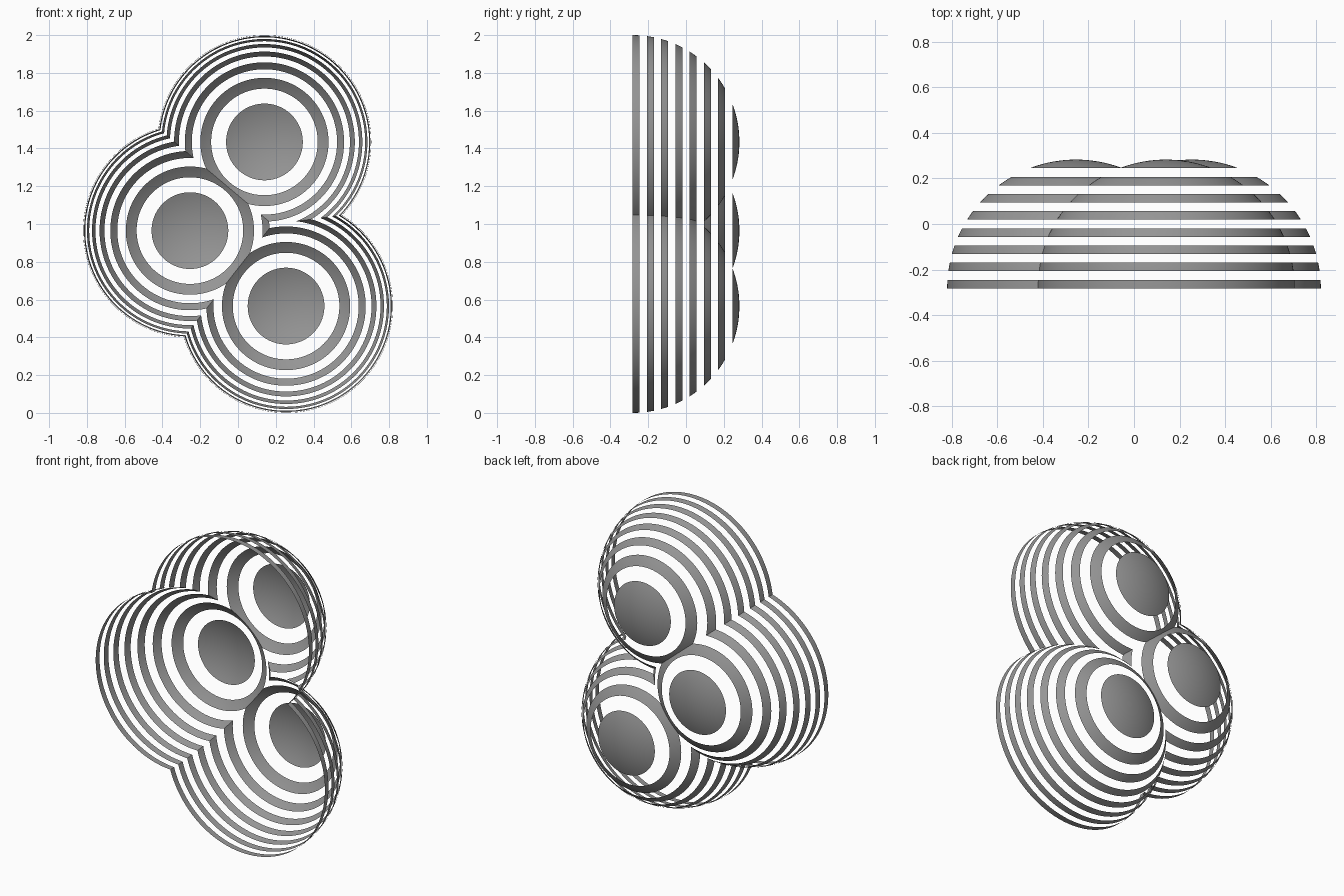
import bpy, bmesh, math
from mathutils import Vector

if "Cube" in bpy.data.objects:
    bpy.data.objects.remove(bpy.data.objects["Cube"])

R = 0.5656                      # dome radius
BASE = -R / 2                   # y of the open rim
STRIPES = 8                     # stripes per dome, with gaps of equal height
SEGS = 160
CENTRES = {
    "upper_dome": Vector((0.140, BASE, 1.4344)),
    "left_dome": Vector((-0.2545, BASE, 0.965)),
    "lower_dome": Vector((0.2545, BASE, R)),
}

dark_grey = bpy.data.materials.new("dark_grey")
dark_grey.diffuse_color = (0.3, 0.3, 0.3, 1)
dark_grey.use_nodes = True
dark_grey.node_tree.nodes["Principled BSDF"].inputs["Base Color"].default_value = dark_grey.diffuse_color


def ring(bm, c, angle):
    """Circle of latitude on a dome, angle measured from the rim."""
    r, h = R * math.cos(angle), R * math.sin(angle)
    return [bm.verts.new(c + Vector((r * math.cos(t), h, r * math.sin(t))))
            for t in (2 * math.pi * i / SEGS for i in range(SEGS))]


def bridge(bm, a, b):
    for i in range(SEGS):
        j = (i + 1) % SEGS
        bm.faces.new((a[i], b[i], b[j], a[j]))


def striped_dome(name, c):
    bm = bmesh.new()
    slices = 2 * STRIPES - 1
    for k in range(STRIPES):
        cap = k == STRIPES - 1
        lo = math.asin(2 * k / slices)
        hi = math.asin(min(1, (2 * k + 1) / slices))
        n = 10 if cap else 3
        rings = [ring(bm, c, lo + (hi - lo) * i / n)
                 for i in range(n if cap else n + 1)]
        for a, b in zip(rings, rings[1:]):
            bridge(bm, a, b)
        if cap:                 # close the cap at its pole
            pole = bm.verts.new(c + Vector((0, R, 0)))
            for i in range(SEGS):
                bm.faces.new((rings[-1][i], pole, rings[-1][(i + 1) % SEGS]))

    # Trim where neighbouring domes meet: equal spheres meet on a mid-plane
    for other in CENTRES.values():
        if other is not c:
            bmesh.ops.bisect_plane(
                bm, geom=bm.verts[:] + bm.edges[:] + bm.faces[:],
                plane_co=(c + other) / 2, plane_no=(other - c).normalized(),
                clear_outer=True)

    # Outward-facing, smooth surface
    for f in bm.faces:
        f.normal_update()
        if f.normal.dot(f.calc_center_median() - c) < 0:
            f.normal_flip()
        f.smooth = True
    mesh = bpy.data.meshes.new(name)
    bm.to_mesh(mesh)
    bm.free()
    mesh.materials.append(dark_grey)
    bpy.context.collection.objects.link(bpy.data.objects.new(name, mesh))


for name, centre in CENTRES.items():
    striped_dome(name, centre)
